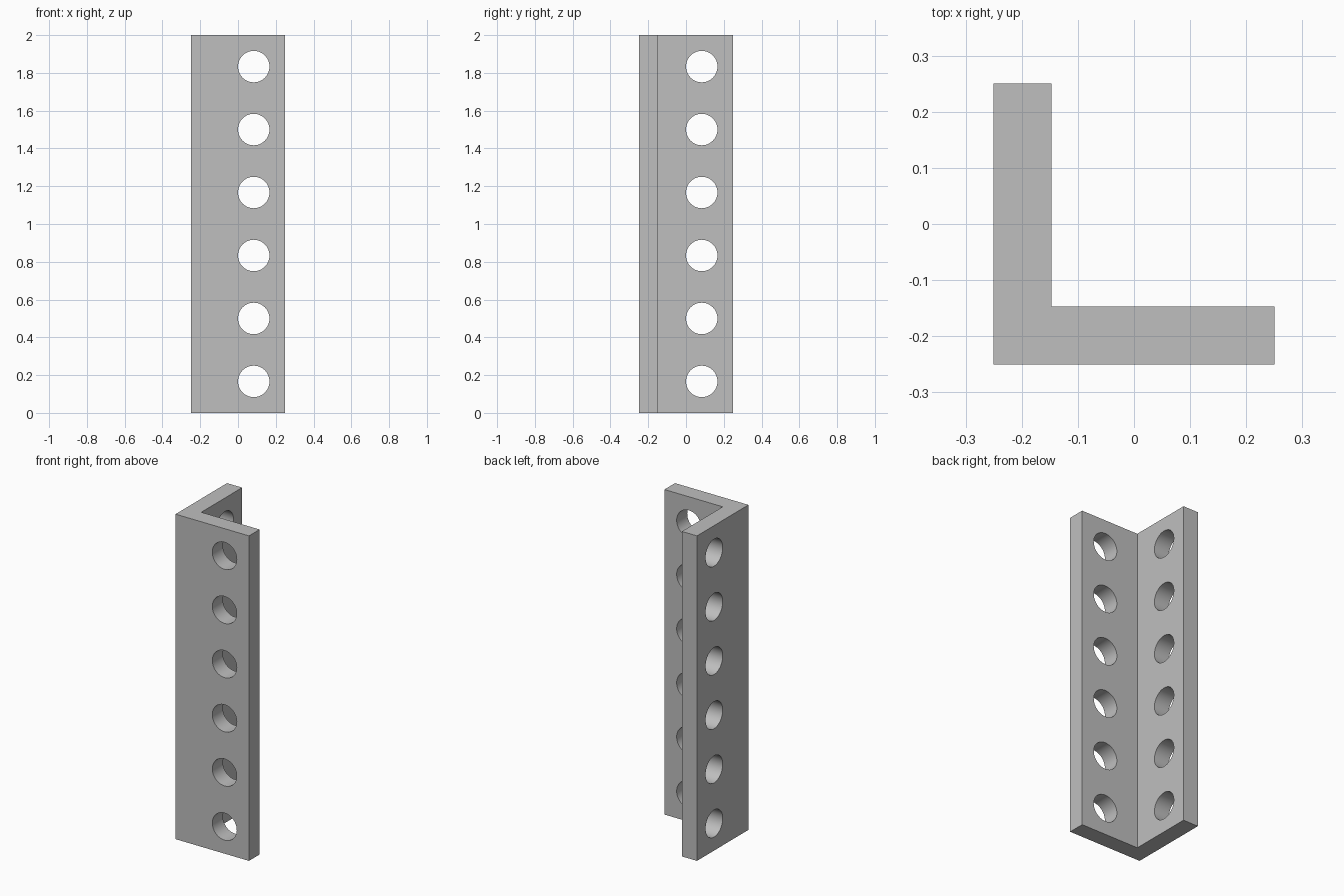
import bpy, bmesh, math
from mathutils import Matrix, Vector

if "Cube" in bpy.data.objects:
    bpy.data.objects.remove(bpy.data.objects["Cube"], do_unlink=True)

HALF, INNER, HEIGHT = 0.25, -0.147, 2.0
HOLES, HOLE_POS, HOLE_R = 6, 0.0833, 0.0833
PITCH = HEIGHT / HOLES

grey = bpy.data.materials.new("plain_grey")
grey.use_nodes = True
colour = (0.52, 0.52, 0.52, 1)
grey.diffuse_color = colour
grey.node_tree.nodes["Principled BSDF"].inputs["Base Color"].default_value = colour


def make_object(name, bm):
    bmesh.ops.recalc_face_normals(bm, faces=bm.faces)
    mesh = bpy.data.meshes.new(name)
    bm.to_mesh(mesh)
    bm.free()
    mesh.materials.append(grey)
    obj = bpy.data.objects.new(name, mesh)
    bpy.context.collection.objects.link(obj)
    return obj


# L-shaped profile extruded to full height
bm = bmesh.new()
outline = [(-HALF, -HALF), (HALF, -HALF), (HALF, INNER),
           (INNER, INNER), (INNER, HALF), (-HALF, HALF)]
base = bm.faces.new([bm.verts.new((x, y, 0)) for x, y in outline])
top = bmesh.ops.extrude_face_region(bm, geom=[base])["geom"]
bmesh.ops.translate(bm, vec=(0, 0, HEIGHT),
                    verts=[v for v in top if isinstance(v, bmesh.types.BMVert)])
bracket = make_object("angle_bracket", bm)

# Row of drill cutters for each flange
mid = (INNER - HALF) / 2
bm = bmesh.new()
for i in range(HOLES):
    z = (i + 0.5) * PITCH
    for centre, axis in (((HOLE_POS, mid, z), "X"), ((mid, HOLE_POS, z), "Y")):
        matrix = Matrix.Translation(Vector(centre)) @ Matrix.Rotation(math.pi / 2, 4, axis)
        bmesh.ops.create_cone(bm, cap_ends=True, segments=48, radius1=HOLE_R,
                              radius2=HOLE_R, depth=0.16, matrix=matrix)
cutter = make_object("hole_cutters", bm)
cutter.hide_render = True
cutter.hide_viewport = True

# Drill the holes and bake the result
drill = bracket.modifiers.new("holes", "BOOLEAN")
drill.operation = "DIFFERENCE"
drill.solver = "EXACT"
drill.object = cutter
bpy.context.view_layer.objects.active = bracket
bracket.select_set(True)
bpy.ops.object.modifier_apply(modifier=drill.name)
bpy.data.objects.remove(cutter, do_unlink=True)
bpy.ops.object.shade_smooth_by_angle(angle=math.radians(30))
